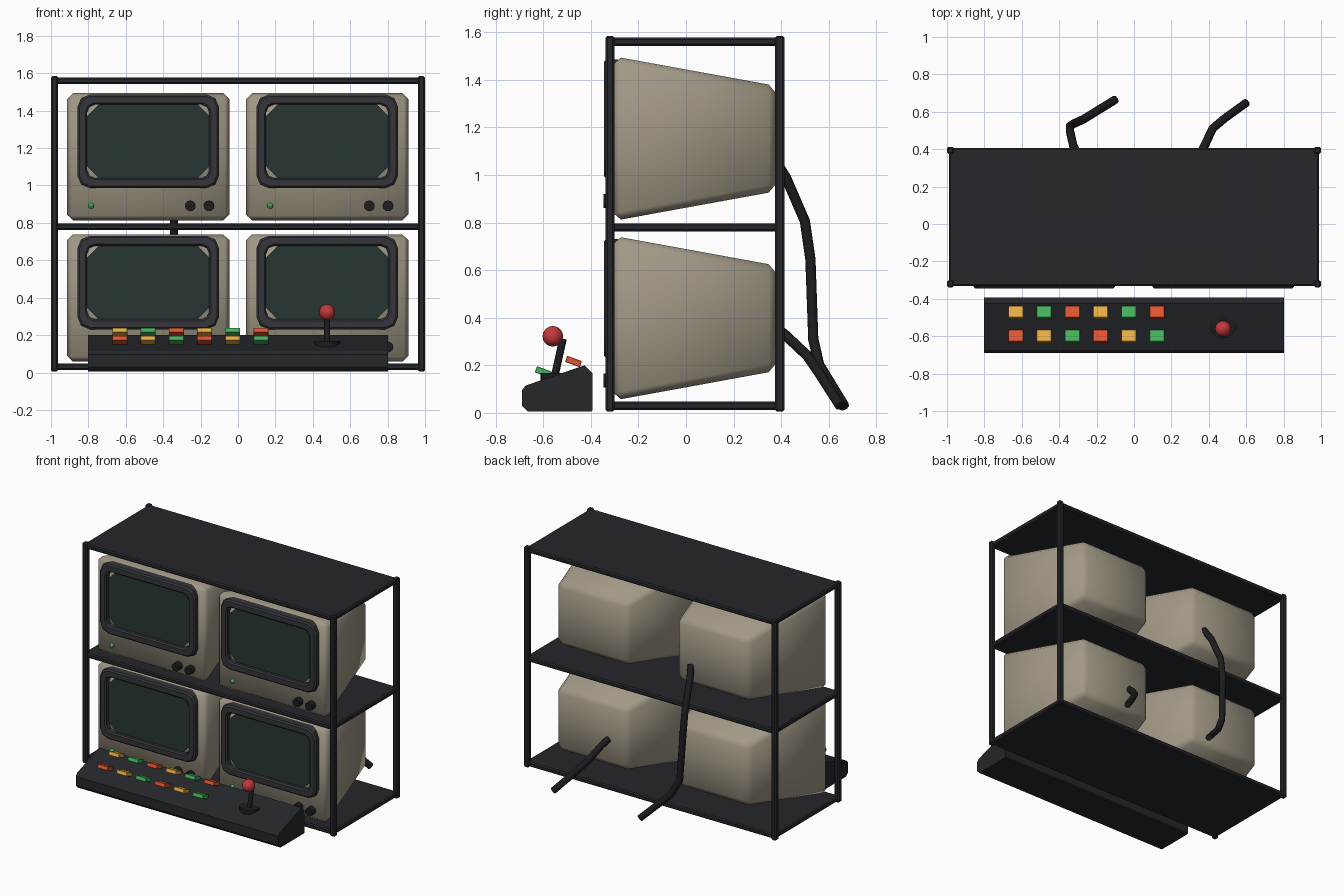
import bpy, bmesh
from math import radians, cos, sin, pi
from mathutils import Matrix, Vector

if "Cube" in bpy.data.objects:
    bpy.data.objects.remove(bpy.data.objects["Cube"])


def mat(name, rgb):
    m = bpy.data.materials.new(name)
    m.diffuse_color = (*rgb, 1)
    m.use_nodes = True
    m.node_tree.nodes["Principled BSDF"].inputs["Base Color"].default_value = m.diffuse_color
    return m


DARK = mat("dark_metal", (0.019, 0.02, 0.024))
BEIGE = mat("beige_plastic", (0.36, 0.32, 0.24))
BEZEL = mat("bezel_plastic", (0.035, 0.036, 0.043))
GLASS = mat("screen_glass", (0.02, 0.037, 0.032))
BLACK = mat("black_rubber", (0.012, 0.012, 0.014))
RED = mat("ball_red", (0.55, 0.04, 0.045))
YELLOW = mat("button_yellow", (0.8, 0.42, 0.06))
GREEN = mat("button_green", (0.06, 0.45, 0.11))
ORANGE = mat("button_orange", (0.75, 0.09, 0.03))


def finish(bm, name, material, smooth=None):
    bmesh.ops.recalc_face_normals(bm, faces=bm.faces[:])
    me = bpy.data.meshes.new(name)
    bm.to_mesh(me)
    bm.free()
    ob = bpy.data.objects.new(name, me)
    bpy.context.collection.objects.link(ob)
    me.materials.append(material)
    if smooth:
        bpy.ops.object.select_all(action='DESELECT')
        ob.select_set(True)
        bpy.context.view_layer.objects.active = ob
        bpy.ops.object.shade_smooth_by_angle(angle=radians(smooth))
    return ob


def bevel(bm, width, segments=1):
    bmesh.ops.bevel(bm, geom=bm.edges[:], offset=width, segments=segments,
                    profile=0.5, affect='EDGES')


def box(name, centre, size, material, bev=0.0, tilt=0.0):
    bm = bmesh.new()
    bmesh.ops.create_cube(bm, size=1)
    bmesh.ops.scale(bm, vec=size, verts=bm.verts[:])
    if bev:
        bevel(bm, bev)
    bm.transform(Matrix.Translation(centre) @ Matrix.Rotation(tilt, 4, 'X'))
    return finish(bm, name, material)


def cylinder(name, a, b, r, material, sides=16):
    a, b = Vector(a), Vector(b)
    bm = bmesh.new()
    bmesh.ops.create_cone(bm, cap_ends=True, segments=sides, radius1=r, radius2=r,
                          depth=(b - a).length)
    rot = (b - a).to_track_quat('Z', 'Y').to_matrix().to_4x4()
    bm.transform(Matrix.Translation((a + b) / 2) @ rot)
    return finish(bm, name, material, 40)


def ball(name, centre, r, material, u=16, v=10):
    bm = bmesh.new()
    bmesh.ops.create_uvsphere(bm, u_segments=u, v_segments=v, radius=r)
    bm.transform(Matrix.Translation(centre))
    return finish(bm, name, material, 40)


def loft(name, centre, rings, segs, material, caps):
    """Rounded rectangles (half width, half height, corner, y) joined in order."""
    bm = bmesh.new()
    loops = []
    for hx, hz, r, y in rings:
        loop = []
        for q, (sx, sz) in enumerate(((1, 1), (-1, 1), (-1, -1), (1, -1))):
            for k in range(segs + 1):
                a = pi / 2 * (q + k / segs)
                loop.append(bm.verts.new((centre[0] + sx * (hx - r) + r * cos(a), y,
                                          centre[1] + sz * (hz - r) + r * sin(a))))
        loops.append(loop)
    n = len(loops[0])
    pairs = list(zip(loops, loops[1:])) + ([] if caps else [(loops[-1], loops[0])])
    for p, q in pairs:
        for i in range(n):
            j = (i + 1) % n
            bm.faces.new((p[i], p[j], q[j], q[i]))
    if caps:
        bm.faces.new(loops[0])
        bm.faces.new(loops[-1])
    return finish(bm, name, material)


# Rack: four posts and three shelves
for x in (-0.981, 0.981):
    for y in (-0.32, 0.394):
        box("rack_post", (x, y, 0.795), (0.038, 0.038, 1.58), DARK, 0.008)
for z in (0.03, 0.78, 1.56):
    box("rack_shelf", (0, 0.037, z), (1.98, 0.738, 0.034), DARK, 0.008)


def monitor(x, z):
    # Case tapering to the back
    bm = bmesh.new()
    bmesh.ops.create_cube(bm, size=2)
    for v in bm.verts:
        k = 1 if v.co.y < 0 else 0.64
        v.co = (x + v.co.x * 0.442 * k, 0.037 + v.co.y * 0.342, z + v.co.z * 0.346 * k)
    bevel(bm, 0.032)
    finish(bm, "monitor_case", BEIGE, 60)
    # Bezel ring and recessed screen
    c = (x, z + 0.083)
    loft("monitor_bezel", c, [(0.378, 0.25, 0.065, -0.285), (0.378, 0.25, 0.065, -0.335),
                              (0.368, 0.24, 0.06, -0.345), (0.335, 0.205, 0.045, -0.345),
                              (0.326, 0.196, 0.04, -0.335), (0.326, 0.196, 0.04, -0.285)],
         2, BEZEL, False)
    loft("monitor_screen", c, [(0.328, 0.198, 0.065, -0.29), (0.328, 0.198, 0.065, -0.316)],
         1, GLASS, True)
    # Knobs and power light
    for dx in (0.225, 0.325):
        cylinder("monitor_knob", (x + dx, -0.29, z - 0.262), (x + dx, -0.346, z - 0.262),
                 0.029, BLACK, 12)
    ball("power_light", (x - 0.305, -0.306, z - 0.262), 0.016, GREEN, 8, 6)


for mx in (-0.48, 0.477):
    for mz in (0.398, 1.153):
        monitor(mx, mz)

# Control console with sloped top
profile = [(-0.69, 0.03), (-0.69, 0.095), (-0.674, 0.115), (-0.426, 0.2),
           (-0.392, 0.165), (-0.392, 0.012), (-0.4, 0.005), (-0.665, 0.005)]
bm = bmesh.new()
ends = [[bm.verts.new((x, y, z)) for y, z in profile] for x in (-0.803, 0.803)]
for e in ends:
    bm.faces.new(e)
for i in range(len(profile)):
    j = (i + 1) % len(profile)
    bm.faces.new((ends[0][i], ends[0][j], ends[1][j], ends[1][i]))
finish(bm, "control_console", DARK)

# Two rows of buttons
colours = (YELLOW, GREEN, ORANGE)
for row, (y, z) in enumerate(((-0.473, 0.216), (-0.6, 0.172))):
    for i in range(6):
        box("console_button", (-0.632 + 0.151 * i, y, z), (0.08, 0.066, 0.027),
            colours[(i + 2 * row) % 3], 0.002, radians(-20))

# Joystick
cylinder("joystick_base", (0.476, -0.542, 0.13), (0.476, -0.542, 0.168), 0.07, BLACK)
cylinder("joystick_stick", (0.476, -0.555, 0.14), (0.476, -0.517, 0.312), 0.016, BLACK, 10)
ball("joystick_ball", (0.476, -0.56, 0.322), 0.043, RED)

# Cables hanging from the back
cables = {
    "long_cable": [(-0.3, 0.37, 1.07), (-0.325, 0.42, 0.99), (-0.343, 0.5, 0.805),
                   (-0.343, 0.523, 0.645), (-0.325, 0.535, 0.31), (-0.27, 0.56, 0.2),
                   (-0.1, 0.665, 0.027)],
    "short_cable": [(0.35, 0.37, 0.365), (0.378, 0.42, 0.325), (0.42, 0.51, 0.24),
                    (0.485, 0.565, 0.16), (0.6, 0.648, 0.03)],
}
for name, pts in cables.items():
    cu = bpy.data.curves.new(name, 'CURVE')
    cu.dimensions = '3D'
    cu.bevel_depth = 0.023
    cu.bevel_resolution = 2
    cu.use_fill_caps = True
    sp = cu.splines.new('POLY')
    sp.points.add(len(pts) - 1)
    for p, co in zip(sp.points, pts):
        p.co = (*co, 1)
    cu.materials.append(BLACK)
    bpy.context.collection.objects.link(bpy.data.objects.new(name, cu))
